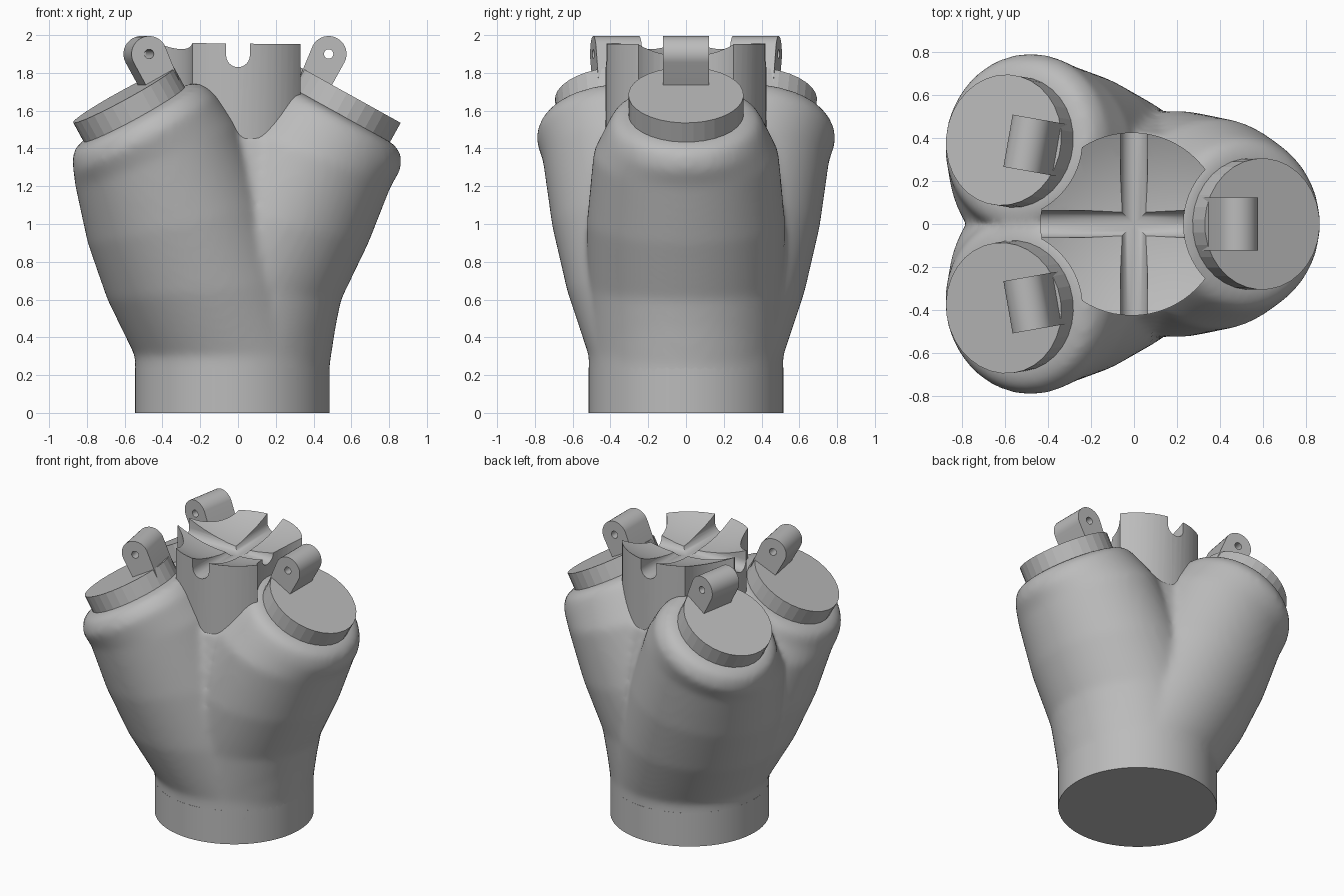
import bpy, bmesh
from math import sin, cos, pi, radians
from mathutils import Matrix, Vector

old = bpy.data.objects.get("Cube")
if old:
    bpy.data.objects.remove(old)

gray = bpy.data.materials.new("plain_gray")
gray.use_nodes = True
gray.diffuse_color = (0.5, 0.5, 0.5, 1)
gray.node_tree.nodes["Principled BSDF"].inputs["Base Color"].default_value = (0.5, 0.5, 0.5, 1)


def finish(name, bm):
    bmesh.ops.recalc_face_normals(bm, faces=bm.faces)
    mesh = bpy.data.meshes.new(name)
    bm.to_mesh(mesh)
    bm.free()
    mesh.materials.append(gray)
    ob = bpy.data.objects.new(name, mesh)
    bpy.context.collection.objects.link(ob)
    return ob


def activate(ob):
    bpy.ops.object.select_all(action='DESELECT')
    ob.select_set(True)
    bpy.context.view_layer.objects.active = ob


def shade(ob, angle=35):
    activate(ob)
    bpy.ops.object.shade_smooth_by_angle(angle=radians(angle))


def apply(ob, kind, **settings):
    mod = ob.modifiers.new(kind.lower(), kind)
    for key, value in settings.items():
        setattr(mod, key, value)
    activate(ob)
    bpy.ops.object.modifier_apply(modifier=mod.name)


def cut(ob, cutter):
    cutter.hide_render = True
    apply(ob, 'BOOLEAN', operation='DIFFERENCE', solver='EXACT', object=cutter)
    bpy.data.objects.remove(cutter)


def loft(bm, rings):
    """Skin closed rings of points and cap both ends."""
    loops = [[bm.verts.new(p) for p in ring] for ring in rings]
    n = len(loops[0])
    for a, b in zip(loops, loops[1:]):
        for i in range(n):
            j = (i + 1) % n
            bm.faces.new((a[i], a[j], b[j], b[i]))
    bm.faces.new(loops[0][::-1])
    bm.faces.new(loops[-1])


def ellipse(center, u, v, ru, rv, n=48):
    return [center + u * ru * cos(2 * pi * i / n) + v * rv * sin(2 * pi * i / n) for i in range(n)]


X, Y, Z = Vector((1, 0, 0)), Vector((0, 1, 0)), Vector((0, 0, 1))


def cylinder(name, center, axis, r, low, high, n=48):
    u = axis.orthogonal().normalized()
    v = axis.cross(u)
    bm = bmesh.new()
    loft(bm, [ellipse(center + axis * h, u, v, r, r, n) for h in (low, high)])
    return finish(name, bm)


def prism(name, points, origin, u, h, v, half):
    bm = bmesh.new()
    loft(bm, [[origin + u * a + h * b + v * s for a, b in points] for s in (-half, half)])
    return finish(name, bm)


def frame(azimuth, tilt):
    """Outward tangent, sideways and axis directions of a tilted lobe."""
    a, t = radians(azimuth), radians(tilt)
    out = Vector((cos(a), sin(a), 0))
    return out * cos(t) - Z * sin(t), Z.cross(out), out * sin(t) + Z * cos(t)


TILT = 29
BASE = Vector((-0.03, 0, 0))
# lobe: azimuth, centre of disc top, then sections (x, y, z, tilt, radius out, radius side)
single = [(0.03, 0, 0.655, 6, 0.52, 0.52), (0.203, 0, 1.01, 13, 0.5, 0.525),
          (0.383, 0, 1.372, 22, 0.46, 0.49)]
double = [(-0.175, 0.10, 0.655, 6, 0.52, 0.53), (-0.308, 0.19, 1.01, 13, 0.5, 0.52),
          (-0.434, 0.29, 1.372, 22, 0.46, 0.47)]
lobes = [("left", 0, Vector((0.595, 0, 1.683)), single),
         ("back_right", 170, Vector((-0.605, 0.39, 1.683)), double),
         ("front_right", -170, Vector((-0.605, -0.39, 1.683)),
          [(x, -y, z, t, a, b) for x, y, z, t, a, b in double])]

# body: three swelling lobes and a core, fused and smoothed
body_bm = bmesh.new()
for name, azimuth, top, sections in lobes:
    u, v, n = frame(azimuth, 0)
    rings = [ellipse(BASE + Z * z, u, v, 0.515, 0.515) for z in (0.1, 0.3)]
    for x, y, z, t, ru, rv in sections:
        u, v, n = frame(azimuth, t)
        rings.append(ellipse(Vector((x, y, z)), u, v, ru, rv))
    u, v, n = frame(azimuth, TILT)
    for h, r in ((-0.22, 0.425), (-0.165, 0.4), (-0.135, 0.375), (-0.115, 0.32)):
        rings.append(ellipse(top + n * h, u, v, r, r))
    loft(body_bm, rings)
loft(body_bm, [ellipse(Vector((x, 0, z)), X, Y, r, r) for x, z, r in
               ((-0.03, 0.15, 0.5), (0.03, 0.6, 0.51), (0.03, 1.2, 0.49), (0.02, 1.47, 0.42))])
body = finish("body", body_bm)
apply(body, 'REMESH', mode='VOXEL', voxel_size=0.02)
apply(body, 'SMOOTH', factor=0.5, iterations=14)
shade(body, 60)

# foot: round collar under the body
shade(cylinder("foot", BASE, Z, 0.515, 0, 0.24, 64))

# tilted discs with pierced hinge lugs
for name, azimuth, top, sections in lobes:
    u, v, n = frame(azimuth, TILT)
    shade(cylinder(name + "_disc", top, n, 0.305, -0.16, 0, 32), 8)
    eye_u, eye_h, r = -0.206, 0.134, 0.095
    arc = [(eye_u + r * cos(pi * i / 16), eye_h + r * sin(pi * i / 16)) for i in range(17)]
    lug = prism(name + "_lug", [(eye_u + r, -0.06)] + arc + [(-0.275, -0.1)],
                top, u, n, v, 0.123)
    eye = top + u * eye_u + n * eye_h
    cut(lug, cylinder("pin_cutter", eye, v, 0.025, -0.3, 0.3, 16))
    shade(lug)

# crown: round post notched beside each disc, dished and cross-grooved on top
crown = cylinder("crown", Vector((-0.01, 0, 0)), Z, 0.425, 1.1, 2.0, 64)
for name, azimuth, top, sections in lobes:
    cut(crown, cylinder("disc_cutter", Vector((top.x, top.y, 0)), Z, 0.365, 0.9, 2.3, 64))
dish_bm = bmesh.new()
bmesh.ops.create_uvsphere(dish_bm, u_segments=64, v_segments=48, radius=1.0,
                          matrix=Matrix.Translation((0, 0, 2.86)))
cut(crown, finish("dish_cutter", dish_bm))
groove = [(0.063 * cos(pi + pi * i / 12), 0.063 * sin(pi + pi * i / 12)) for i in range(13)]
groove += [(0.063, 0.3), (-0.063, 0.3)]
for across, along in ((X, Y), (Y, X)):
    cut(crown, prism("groove_cutter", groove, Vector((0, 0, 1.893)), across, Z, along, 0.7))
shade(crown)
